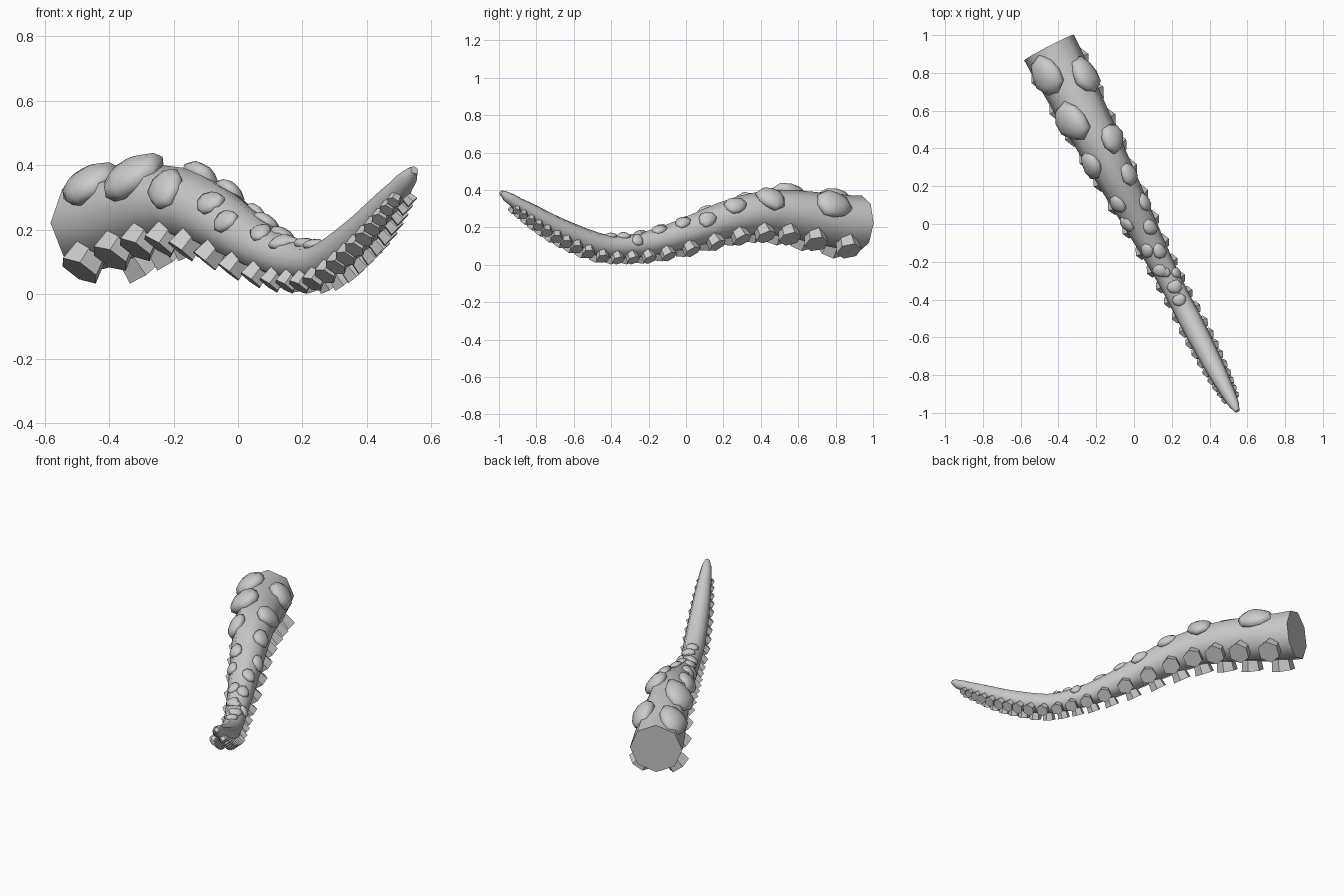
import bpy, bmesh, math, random
from mathutils import Vector, Matrix

if "Cube" in bpy.data.objects:
    bpy.data.objects.remove(bpy.data.objects["Cube"])

random.seed(4)
grey = bpy.data.materials.new("grey")
grey.diffuse_color = (0.6, 0.6, 0.6, 1)
grey.use_nodes = True
grey.node_tree.nodes["Principled BSDF"].inputs["Base Color"].default_value = grey.diffuse_color

# Centre line of the arm: (y, z, radius)
RINGS = [(.935, .222, .148), (.8, .235, .143), (.6, .268, .13), (.4, .278, .115),
         (.2, .237, .1), (0, .169, .083), (-.2, .115, .067), (-.32, .1, .061),
         (-.42, .1, .06), (-.5, .12, .061), (-.6, .16, .059), (-.7, .207, .055),
         (-.8, .265, .048), (-.9, .325, .037), (-.96, .365, .027), (-.99, .386, .013)]
SIDE = Vector((.888, .46, 0)).normalized()
SIDES = 8


def smooth(a, b, c, d, t):
    return b + .5 * t * (c - a + t * (2*a - 5*b + 4*c - d + t * (3*(b - c) + d - a)))


def station(y):
    """Centre and radius of the arm at a given y."""
    last = len(RINGS) - 1
    i = 0
    while i < last - 1 and RINGS[i + 1][0] > y:
        i += 1
    b, c = RINGS[i], RINGS[i + 1]
    a, d = RINGS[max(i - 1, 0)], RINGS[min(i + 2, last)]
    t = (b[0] - y) / (b[0] - c[0])
    z, r = (smooth(a[k], b[k], c[k], d[k], t) for k in (1, 2))
    return Vector((-.45 + .518 * (.935 - y), y, z)), r


def frame(y):
    """Centre, radius, tangent and upward normal at a given y."""
    c, r = station(y)
    tan = (station(max(y - .02, -.99))[0] - station(min(y + .02, .935))[0]).normalized()
    return c, r, tan, SIDE.cross(tan).normalized() * (1 if SIDE.cross(tan).z > 0 else -1)


def finish(name, bm, angle):
    bmesh.ops.recalc_face_normals(bm, faces=bm.faces[:])
    mesh = bpy.data.meshes.new(name)
    bm.to_mesh(mesh)
    bm.free()
    mesh.materials.append(grey)
    ob = bpy.data.objects.new(name, mesh)
    bpy.context.collection.objects.link(ob)
    bpy.ops.object.select_all(action='DESELECT')
    ob.select_set(True)
    bpy.context.view_layer.objects.active = ob
    bpy.ops.object.shade_smooth_by_angle(angle=math.radians(angle))
    return ob


# Tapered arm with a flat octagonal root
bm = bmesh.new()
ys = []
for p, q in zip(RINGS, RINGS[1:]):
    ys += [p[0], (p[0] + q[0]) / 2]
ys.append(RINGS[-1][0])
loops = []
for y in ys:
    c, r, tan, up = frame(y)
    loops.append([bm.verts.new(c + r * (up * math.cos(a) + SIDE * math.sin(a)))
                  for a in (math.tau * k / SIDES for k in range(SIDES))])
for a, b in zip(loops, loops[1:]):
    for k in range(SIDES):
        bm.faces.new((a[k], a[(k + 1) % SIDES], b[(k + 1) % SIDES], b[k]))
bm.faces.new(loops[0])
bm.faces.new(loops[-1])
finish("arm", bm, 60)

# Two rows of flared six-sided suckers underneath
SUCKERS = [.835, .67, .52, .375, .24, .105, -.02, -.135, -.23, -.31, -.385, -.455,
           -.525, -.585, -.64, -.69, -.74, -.785, -.825, -.865, -.9]
for sign, name in ((-1, "left_suckers"), (1, "right_suckers")):
    bm = bmesh.new()
    for y in SUCKERS:
        c, r, tan, up = frame(y)
        tilt = math.radians(36)
        out = -up * math.cos(tilt) + SIDE * sign * math.sin(tilt)
        rad = min(.02 + .33 * r, .6 * r)
        height = min(.025 + .17 * r, .55 * r)
        depth = height + .3 * r
        rot = Matrix((tan, out.cross(tan), out)).transposed().to_4x4()
        mid = c + out * (r + height - depth / 2)
        bmesh.ops.create_cone(bm, cap_ends=True, segments=6, radius1=rad * .8, radius2=rad,
                              depth=depth, matrix=Matrix.Translation(mid) @ rot)
    finish(name, bm, 30)

# Irregular warts on the upper side: (x, y, radius)
WARTS = [(-.46, .77, .105), (-.33, .53, .108), (-.24, .31, .076), (-.10, .12, .05),
         (-.05, .01, .045), (.06, -.13, .04), (.13, -.24, .04), (.215, -.33, .04),
         (.24, -.405, .036), (-.245, .78, .098), (-.11, .46, .08), (-.03, .28, .06),
         (.055, .13, .05), (.08, 0, .045), (.13, -.13, .042), (.16, -.25, .03),
         (.235, -.25, .035)]
bm = bmesh.new()
axis = Vector((.46, -.888, 0))
for x, y, size in WARTS:
    offset = Vector((x + .45, y - .935, 0))
    lat = offset.dot(SIDE)
    c, r, tan, up = frame(.935 - .888 * offset.dot(axis))
    a = math.asin(max(-.85, min(.85, lat / r)))
    out = up * math.cos(a) + SIDE * math.sin(a)
    rot = Matrix((tan, out.cross(tan), out)).transposed().to_4x4()
    place = Matrix.Translation(c + out * r * .93) @ rot @ Matrix.Diagonal((size, size * .95, size * .5, 1))
    new = bmesh.ops.create_uvsphere(bm, u_segments=9, v_segments=6, radius=1)["verts"]
    phase = random.uniform(0, math.tau)
    for v in new:
        ang = math.atan2(v.co.y, v.co.x)
        k = 1 + .1 * math.sin(2 * ang + phase) + .07 * math.sin(3 * ang - phase)
        v.co.x *= k
        v.co.y *= k
        v.co = place @ v.co
finish("warts", bm, 60)
